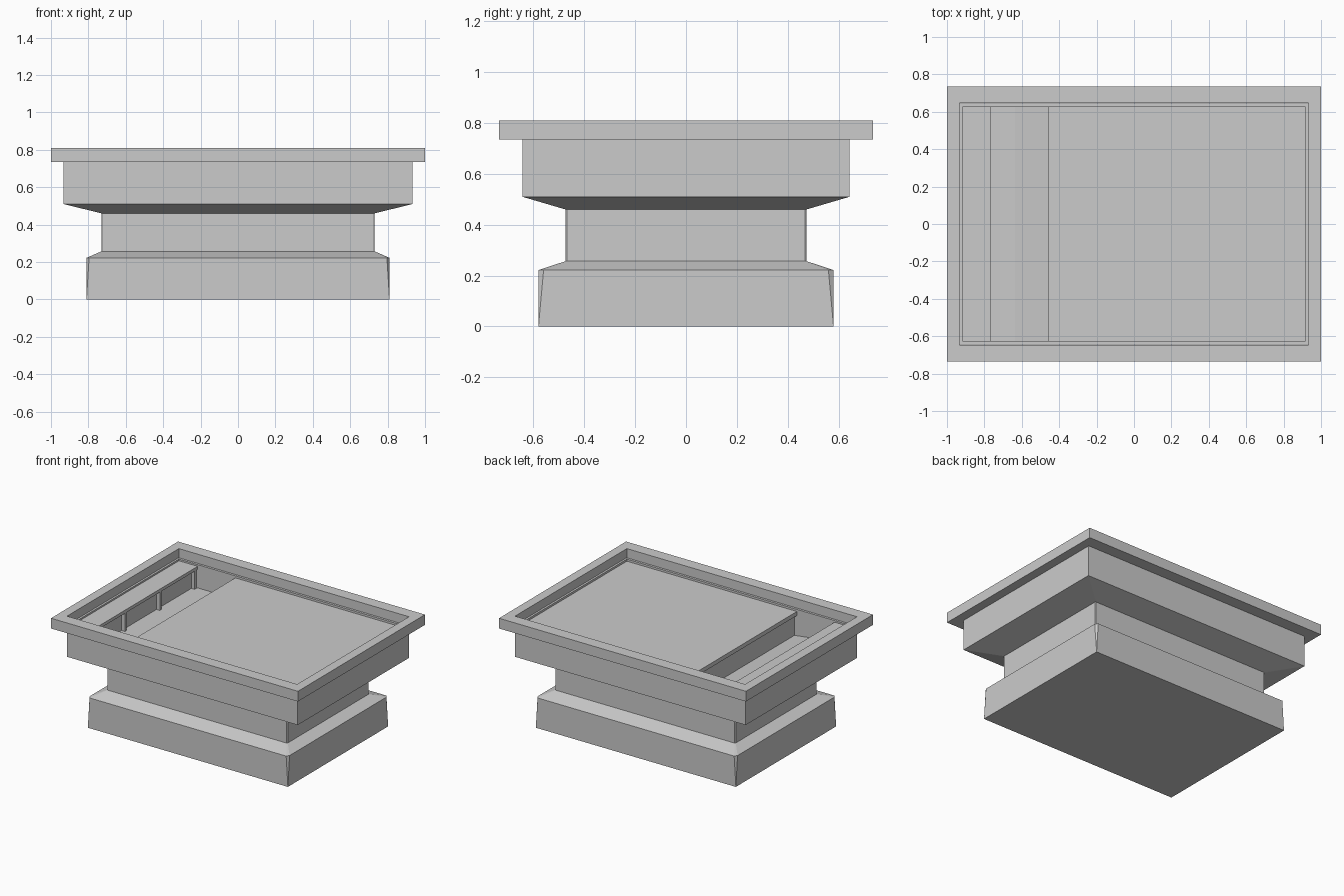
import bpy, bmesh

if "Cube" in bpy.data.objects:
    bpy.data.objects.remove(bpy.data.objects["Cube"])


def finish(name, bm):
    bmesh.ops.remove_doubles(bm, verts=bm.verts, dist=0.0004)
    bmesh.ops.recalc_face_normals(bm, faces=bm.faces)
    me = bpy.data.meshes.new(name)
    bm.to_mesh(me)
    bm.free()
    ob = bpy.data.objects.new(name, me)
    bpy.context.collection.objects.link(ob)
    return ob


def ring(bm, hx, hy, z, c=0.0):
    """Rectangle with chamfered corners (chamfer c may be zero)."""
    cx, cy = c * 0.7, c
    pts = [(hx - cx, -hy), (hx, -hy + cy), (hx, hy - cy), (hx - cx, hy),
           (-hx + cx, hy), (-hx, hy - cy), (-hx, -hy + cy), (-hx + cx, -hy)]
    return [bm.verts.new((x, y, z)) for x, y in pts]


def loft(name, levels, closed=False):
    """Skin stacked rectangles; cap the ends, or join last to first."""
    bm = bmesh.new()
    rings = [ring(bm, *lv) for lv in levels]
    pairs = list(zip(rings, rings[1:]))
    if closed:
        pairs.append((rings[-1], rings[0]))
    for a, b in pairs:
        for i in range(8):
            j = (i + 1) % 8
            bm.faces.new((a[i], a[j], b[j], b[i]))
    if not closed:
        bm.faces.new(rings[0][::-1])
        bm.faces.new(rings[-1])
    return finish(name, bm)


def extrude_y(name, profile, y0, y1):
    """Extrude an x-z outline between two y positions."""
    bm = bmesh.new()
    a = [bm.verts.new((x, y0, z)) for x, z in profile]
    b = [bm.verts.new((x, y1, z)) for x, z in profile]
    n = len(profile)
    for i in range(n):
        j = (i + 1) % n
        bm.faces.new((a[i], a[j], b[j], b[i]))
    bm.faces.new(a)
    bm.faces.new(b[::-1])
    return finish(name, bm)


def box(name, x0, x1, y0, y1, z0, z1):
    return extrude_y(name, [(x0, z0), (x1, z0), (x1, z1), (x0, z1)], y0, y1)


IX, IY = 0.917, 0.626   # inner half-size of the cabinet

# Plinth, neck and hollow upper cabinet in one shell
loft("cabinet_body", [
    (0.81, 0.58, 0.0), (0.81, 0.58, 0.222, 0.02),
    (0.73, 0.473, 0.257, 0.006), (0.73, 0.473, 0.46, 0.006),
    (0.934, 0.643, 0.51), (0.934, 0.643, 0.745),
    (IX, IY, 0.745), (IX, IY, 0.53)])

# Overhanging top frame
loft("top_rim", [(1.0, 0.735, 0.735), (1.0, 0.735, 0.81),
                 (0.932, 0.647, 0.81), (0.932, 0.647, 0.735)], closed=True)

# Large deck panel and the block that carries it
box("deck_panel", -0.46, IX, -IY, IY, 0.70, 0.73)
box("deck_support", -0.44, IX, -IY, IY, 0.53, 0.70)

# Trough floor: level part, then a gentle fall towards the deck
extrude_y("trough_floor", [(-IX, 0.53), (-0.44, 0.53), (-0.44, 0.55),
                           (-0.635, 0.575), (-IX, 0.575)], -IY, IY)

# Side shelf with a shallow recessed front and upright dividers
box("side_shelf", -IX, -0.765, -IY, IY, 0.71, 0.733)
box("shelf_back", -IX, -0.795, -IY, IY, 0.575, 0.71)
for i in range(4):
    y = -0.606 + i * 0.404
    box(f"shelf_divider_{i + 1}", -0.795, -0.768, y - 0.01, y + 0.01, 0.575, 0.71)
